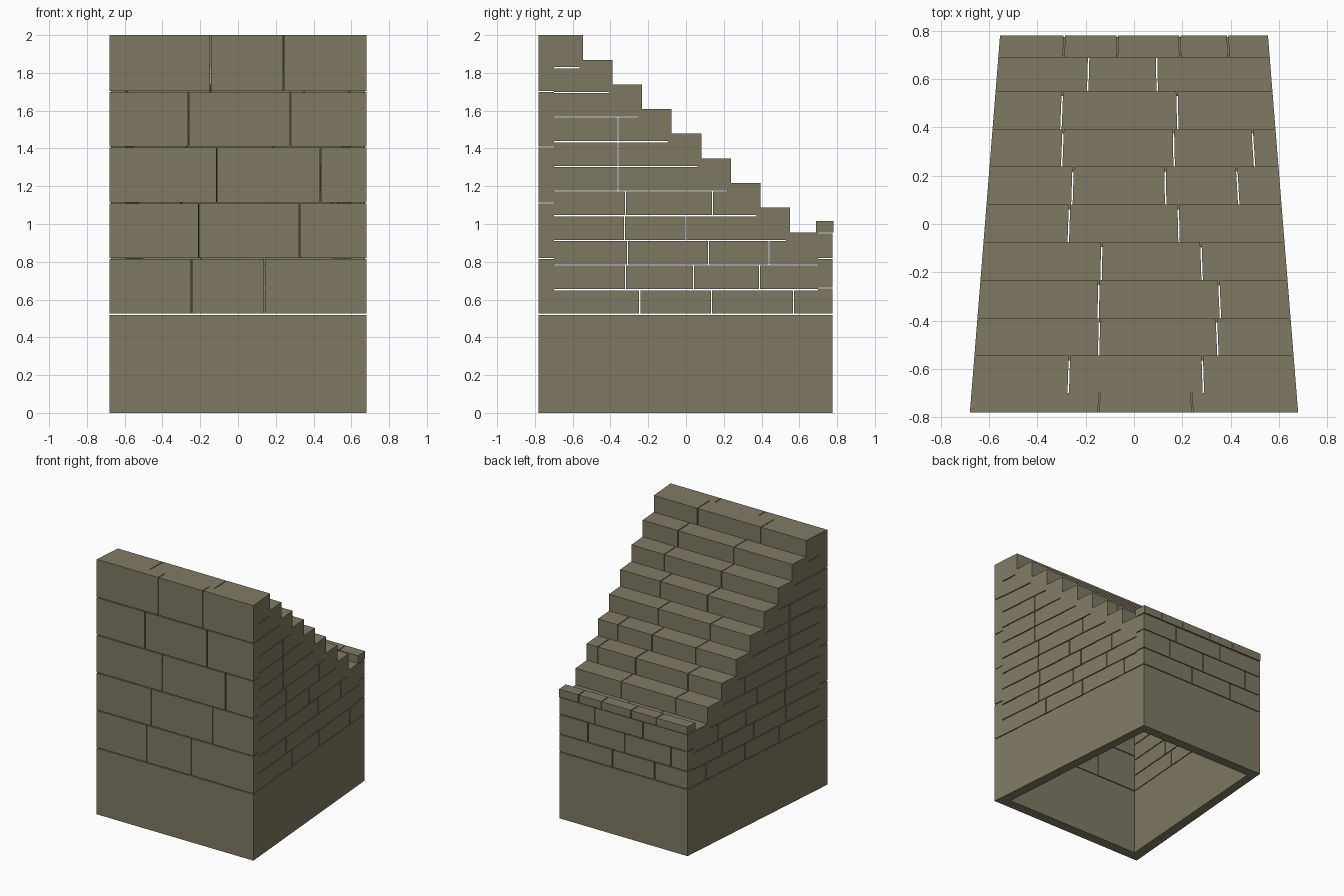
import bpy, bmesh

if "Cube" in bpy.data.objects:
    bpy.data.objects.remove(bpy.data.objects["Cube"])

GAP = 0.006                      # open joint between stones
FRONT, BACK = -0.78, 0.775       # outer faces of the end walls
INNER_FRONT, INNER_BACK = -0.70, 0.70
RISE, BASE_TOP = 0.13, 0.525
SIDE = 0.88                      # inner side-wall face as a share of half width

stone = bpy.data.materials.new("olive grey stone")
stone.use_nodes = True
colour = (0.216, 0.195, 0.127, 1)
stone.diffuse_color = colour
stone.node_tree.nodes["Principled BSDF"].inputs["Base Color"].default_value = colour


def half_width(y):
    """The plan narrows evenly towards the back."""
    return 0.6175 - 0.08 * y


def block(bm, u0, u1, y0, y1, z0, z1):
    """Tapered stone; u is the share of the half width."""
    corners = [(u * half_width(y), y, z)
               for z in (z0, z1) for u, y in ((u0, y0), (u1, y0), (u1, y1), (u0, y1))]
    v = [bm.verts.new(c) for c in corners]
    bm.faces.new(v[3::-1])
    bm.faces.new(v[4:])
    for i in range(4):
        j = (i + 1) % 4
        bm.faces.new((v[i], v[j], v[j + 4], v[i + 4]))


def spans(start, end, joints, gap):
    """Split a run at its joints, leaving a gap at each one."""
    marks = [start] + joints + [end]
    for i in range(len(marks) - 1):
        yield (marks[i] + (gap / 2 if i else 0),
               marks[i + 1] - (gap / 2 if i < len(joints) else 0))


def row(bm, joints, y0, y1, z0, z1):
    """Course of stones across the full width."""
    w = half_width((y0 + y1) / 2)
    for u0, u1 in spans(-1, 1, [x / w for x in joints], GAP / w):
        block(bm, u0, u1, y0, y1, z0, z1)


def finish(name, bm):
    bmesh.ops.recalc_face_normals(bm, faces=bm.faces)
    mesh = bpy.data.meshes.new(name)
    bm.to_mesh(mesh)
    bm.free()
    mesh.materials.append(stone)
    bpy.context.collection.objects.link(bpy.data.objects.new(name, mesh))


# Plain hollow plinth
bm = bmesh.new()
top = BASE_TOP - GAP
block(bm, -1, 1, FRONT, INNER_FRONT, 0, top)
block(bm, -1, 1, INNER_BACK, BACK, 0, top)
for u0, u1 in ((-1, -SIDE), (SIDE, 1)):
    block(bm, u0, u1, INNER_FRONT, INNER_BACK, 0, top)
finish("plinth", bm)

# Tall front wall of large stones
bm = bmesh.new()
front_joints = [[-0.245, 0.14], [-0.205, 0.325], [-0.11, 0.435],
                [-0.26, 0.275], [-0.145, 0.24]]
course = (2 - BASE_TOP) / len(front_joints)
for i, joints in enumerate(front_joints):
    z = BASE_TOP + i * course
    last = i == len(front_joints) - 1
    row(bm, joints, FRONT, INNER_FRONT, z, z + course - (0 if last else GAP))
finish("front_wall", bm)

# Steps, from the top one down, each tucked under the one above
bm = bmesh.new()
step_joints = [[-0.27, 0.285], [-0.145, 0.345], [-0.147, 0.355],
               [-0.135, 0.28], [-0.27, 0.185], [-0.255, 0.13, 0.43],
               [-0.297, 0.165, 0.495], [-0.30, 0.18], [-0.19, 0.095]]
edges = [-0.545 + 0.1565 * i for i in range(len(step_joints) - 1)] + [INNER_BACK]
for i, joints in enumerate(step_joints):
    z = 2 - i * RISE * 1.004
    y0 = edges[i - 1] - 0.02 if i else INNER_FRONT
    row(bm, joints, y0, edges[i], z - RISE - 0.04, z)
finish("steps", bm)

# Stepped side walls, lowest course first
side_joints = [[-0.245, 0.135, 0.57], [-0.32, 0.04, 0.39], [-0.31, 0.12, 0.44],
               [-0.325, 0], [-0.32, 0.14], [-0.36], [-0.36], [-0.36], [], []]
for name, u0, u1 in (("right_wall", -1, -SIDE), ("left_wall", SIDE, 1)):
    bm = bmesh.new()
    for i, joints in enumerate(side_joints):
        z = BASE_TOP + i * RISE * 1.004
        end = INNER_BACK if i < 2 else edges[9 - i] - 0.02
        for y0, y1 in spans(INNER_FRONT, end, joints, GAP):
            block(bm, u0, u1, y0, y1, z, z + RISE - GAP)
    finish(name, bm)

# Low back wall
bm = bmesh.new()
levels = [BASE_TOP, 0.665, 0.82, 0.955]
back_joints = [[-0.27, 0.095], [-0.415, -0.01, 0.31], [-0.17, 0.25]]
for i, joints in enumerate(back_joints):
    row(bm, joints, INNER_BACK, BACK, levels[i], levels[i + 1] - GAP)
finish("back_wall", bm)

# Kerb on the landing edge
bm = bmesh.new()
row(bm, [-0.29, -0.07, 0.19, 0.39], 0.687, 0.78, 0.955, 1.015)
finish("landing_kerb", bm)
